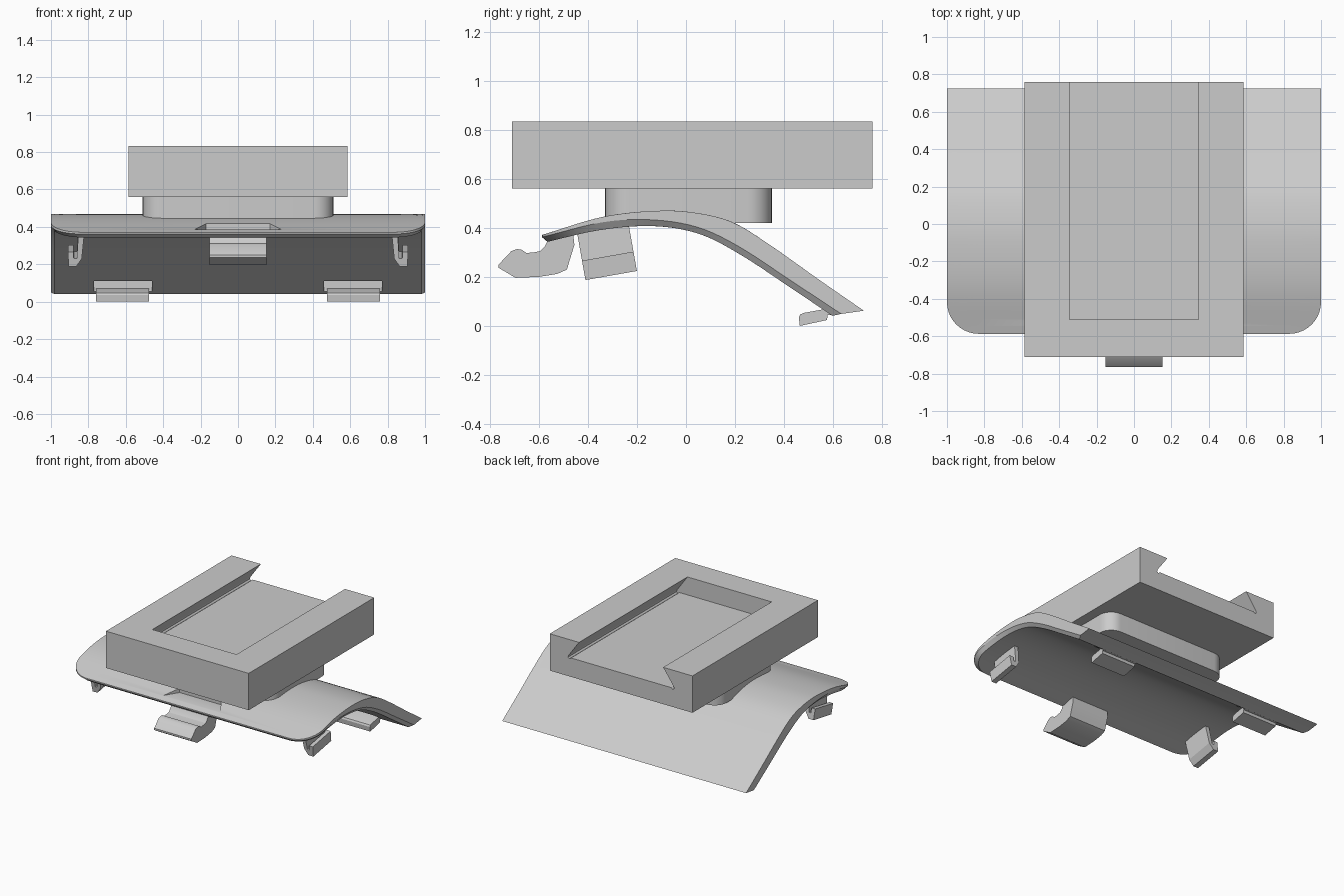
import bpy, bmesh, math

if "Cube" in bpy.data.objects:
    bpy.data.objects.remove(bpy.data.objects["Cube"])

grey = bpy.data.materials.new("plain grey")
grey.diffuse_color = (0.6, 0.6, 0.6, 1)
grey.use_nodes = True
grey.node_tree.nodes["Principled BSDF"].inputs["Base Color"].default_value = grey.diffuse_color


def finish(name, bm, smooth=True):
    bmesh.ops.recalc_face_normals(bm, faces=bm.faces[:])
    me = bpy.data.meshes.new(name)
    bm.to_mesh(me)
    bm.free()
    me.materials.append(grey)
    ob = bpy.data.objects.new(name, me)
    bpy.context.collection.objects.link(ob)
    if smooth:
        shade(ob)
    return ob


def shade(ob):
    bpy.ops.object.select_all(action='DESELECT')
    ob.select_set(True)
    bpy.context.view_layer.objects.active = ob
    bpy.ops.object.shade_smooth_by_angle(angle=math.radians(30))


def prism(name, pts, axis, a, b, smooth=True):
    """Extrude a 2D profile along an axis from a to b."""
    place = {'x': lambda p, t: (t, p[0], p[1]),
             'y': lambda p, t: (p[0], t, p[1]),
             'z': lambda p, t: (p[0], p[1], t)}[axis]
    bm = bmesh.new()
    r0 = [bm.verts.new(place(p, a)) for p in pts]
    r1 = [bm.verts.new(place(p, b)) for p in pts]
    bm.faces.new(r0)
    bm.faces.new(r1)
    n = len(pts)
    for i in range(n):
        k = (i + 1) % n
        bm.faces.new((r0[i], r0[k], r1[k], r1[i]))
    return finish(name, bm, smooth)


def rect(x0, x1, y0, y1):
    return [(x0, y0), (x1, y0), (x1, y1), (x0, y1)]


def cut(ob, cutter):
    m = ob.modifiers.new("cut", 'BOOLEAN')
    m.operation, m.solver, m.object = 'DIFFERENCE', 'EXACT', cutter
    bpy.ops.object.select_all(action='DESELECT')
    ob.select_set(True)
    bpy.context.view_layer.objects.active = ob
    bpy.ops.object.modifier_apply(modifier=m.name)
    bpy.data.objects.remove(cutter)


def curve(pts, y):
    """Smooth height curve through the points."""
    n = len(pts)
    s = []
    for i in range(n):
        p, q = pts[max(i - 1, 0)], pts[min(i + 1, n - 1)]
        s.append((q[1] - p[1]) / (q[0] - p[0]))
    i = 0
    while i < n - 2 and y > pts[i + 1][0]:
        i += 1
    (y0, z0), (y1, z1) = pts[i], pts[i + 1]
    h = y1 - y0
    t = (y - y0) / h
    return ((2*t**3 - 3*t*t + 1) * z0 + (t**3 - 2*t*t + t) * h * s[i]
            + (3*t*t - 2*t**3) * z1 + (t**3 - t*t) * h * s[i + 1])


# Curved cover plate: outer skin, chamfer line and underside
layers = [
    (1.0, [(-.587, .371), (-.332, .446), (-.09, .47), (.07, .456), (.2, .418), (.348, .326), (.54, .19), (.725, .062)]),
    (1.0, [(-.587, .362), (-.33, .424), (-.13, .432), (.055, .4), (.218, .322), (.43, .183), (.633, .049)]),
    (.98, [(-.565, .343), (-.35, .391), (-.13, .407), (.055, .375), (.218, .293), (.42, .16), (.597, .041)]),
]
R, N = .17, 32
angles = [math.radians(90 * i / 10) for i in range(11)]
stations = ([(-(1 - R) - R * math.sin(a), R * (1 - math.cos(a))) for a in reversed(angles)]
            + [(1 - R + R * math.sin(a), R * (1 - math.cos(a))) for a in angles])
bm = bmesh.new()
grid = []
for sx, pts in layers:
    rows = []
    for x, dy in stations:
        ya, yb = pts[0][0] + dy, pts[-1][0]
        ys = [ya + (yb - ya) * j / N for j in range(N + 1)]
        rows.append([bm.verts.new((x * sx, y, curve(pts, y))) for y in ys])
    grid.append(rows)
S = len(stations)
for g in (grid[0], grid[2]):
    for i in range(S - 1):
        for j in range(N):
            bm.faces.new((g[i][j], g[i + 1][j], g[i + 1][j + 1], g[i][j + 1]))
rim = ([(i, 0) for i in range(S)] + [(S - 1, j) for j in range(1, N + 1)]
       + [(i, N) for i in range(S - 2, -1, -1)] + [(0, j) for j in range(N - 1, 0, -1)])
for L in range(2):
    for k, (i, j) in enumerate(rim):
        m, n = rim[(k + 1) % len(rim)]
        bm.faces.new((grid[L][i][j], grid[L][m][n], grid[L + 1][m][n], grid[L + 1][i][j]))
plate = finish("cover_plate", bm, False)

# Finger recess in the front edge, and pockets above the rear hooks
cut(plate, prism("recess_cutter", [(-.27, -.6), (.27, -.6), (.17, -.44), (-.17, -.44)], 'z', .386, .6, False))
for s in (-1, 1):
    x0, x1 = sorted((s * .46, s * .77))
    cut(plate, prism("pocket_cutter", rect(x0, x1, .4, .575), 'z', -.1, .11, False))
shade(plate)

# Rounded neck between plate and rail block
neck = []
for cx, cy, a0 in ((.41, .25, 0), (-.41, .25, 90), (-.41, -.23, 180), (.41, -.23, 270)):
    for k in range(9):
        a = math.radians(a0 + 90 * k / 8)
        neck.append((cx + .1 * math.cos(a), cy + .1 * math.sin(a)))
prism("neck", neck, 'z', .42, .565)

# Rail block with an undercut slot open at the back
block = prism("rail_block", rect(-.585, .585, -.71, .76), 'z', .56, .833, False)
slot = [(-.345, .833), (-.3157, .873), (.3157, .873), (.345, .833),
        (.43, .715), (.435, .7), (.425, .69), (.41, .7),
        (-.41, .7), (-.425, .69), (-.435, .7), (-.43, .715)]
cut(block, prism("slot_cutter", slot, 'y', -.51, .9, False))

# Front centre latch
latch = [(-.764, .25), (-.712, .305), (-.69, .313), (-.672, .312), (-.65, .297), (-.62, .3),
         (-.595, .305), (-.575, .325), (-.56, .355), (-.46, .375), (-.455, .33), (-.475, .265),
         (-.485, .23), (-.525, .212), (-.6, .2), (-.695, .196), (-.764, .237)]
prism("front_latch", latch, 'x', -.152, .152)

for s, side in ((-1, "left"), (1, "right")):
    # Side hooks, tilted to follow the plate
    hook = [(.82, .2), (.835, .045), (.865, 0), (.905, 0), (.91, .08), (.88, .08),
            (.878, .045), (.862, .045), (.852, .2)]
    ob = prism("side_hook_" + side, [(s * x, z) for x, z in hook], 'y', 0, .213, False)
    ob.location = (0, -.41, .187)
    ob.rotation_euler = (math.radians(10), 0, 0)
    # Rear hooks
    rear = [(.464, 0), (.46, .035), (.466, .047), (.48, .053), (.6, .075), (.6, .045), (.577, .045), (.575, .024)]
    x0, x1 = sorted((s * .477, s * .76))
    prism("rear_hook_" + side, rear, 'x', x0, x1)
